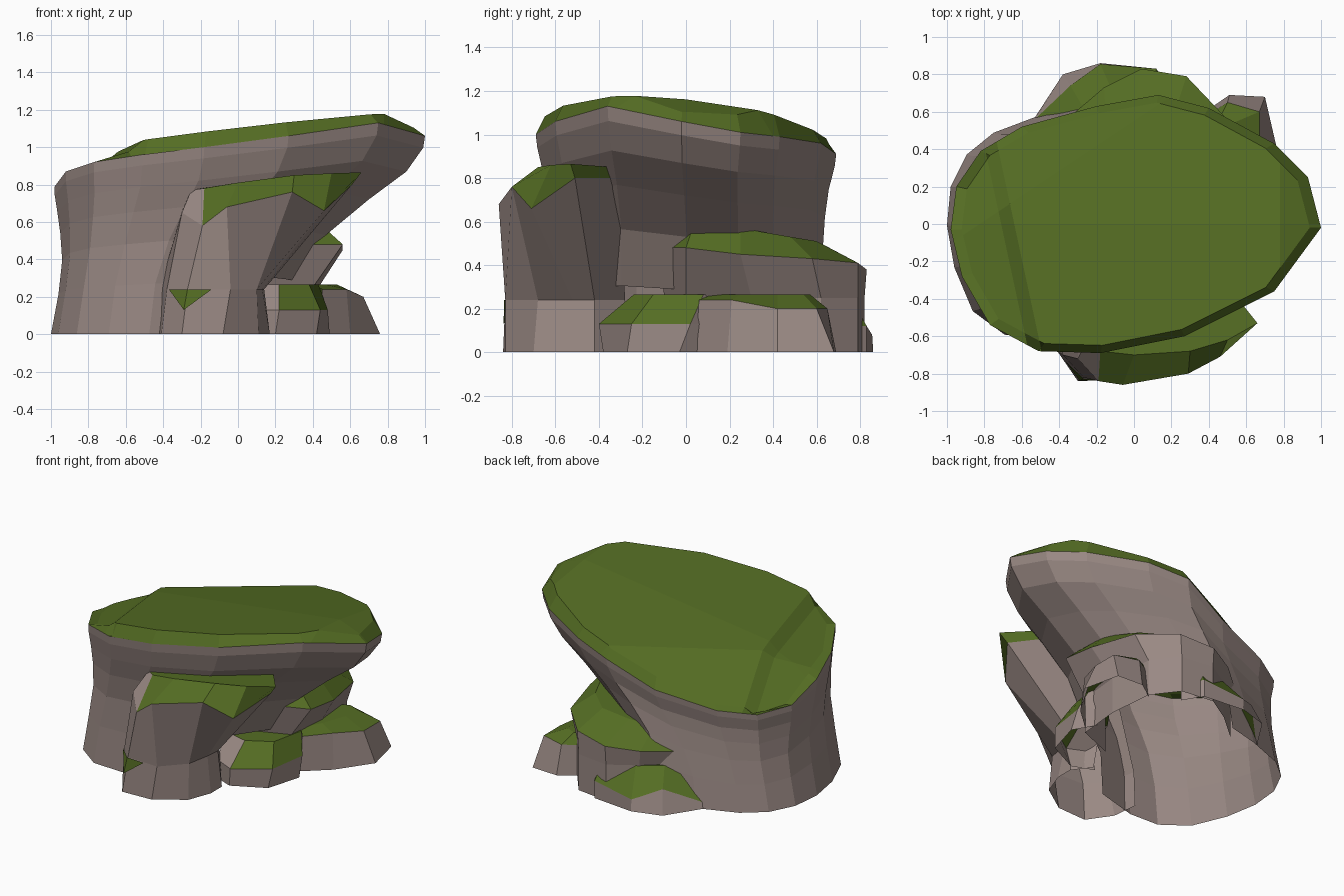
import bpy
import bmesh

default_cube = bpy.data.objects.get("Cube")
if default_cube:
    bpy.data.objects.remove(default_cube, do_unlink=True)


def make_material(name, color):
    material = bpy.data.materials.new(name)
    material.use_nodes = True
    material.diffuse_color = color
    material.node_tree.nodes["Principled BSDF"].inputs["Base Color"].default_value = color
    return material


stone = make_material("warm grey stone", (0.32, 0.25, 0.23, 1))
moss = make_material("moss green", (0.09, 0.153, 0.017, 1))


def outline(points, height):
    """Give a flat outline one height, or one height per point."""
    heights = height if isinstance(height, list) else [height] * len(points)
    return [(x, y, z) for (x, y), z in zip(points, heights)]


def finish(name, builder):
    """Create a flat-shaded object with both materials."""
    mesh = bpy.data.meshes.new(name)
    builder.to_mesh(mesh)
    builder.free()
    mesh.materials.append(stone)
    mesh.materials.append(moss)
    bpy.context.collection.objects.link(bpy.data.objects.new(name, mesh))


def skin(builder, lower, upper, closed):
    """Bridge two counter-clockwise rings; yields each column and its face."""
    count = len(lower)
    for i in range(count if closed else count - 1):
        j = (i + 1) % count
        yield i, builder.faces.new((lower[i], lower[j], upper[j], upper[i]))


def loft(name, rings, moss_row, bare=()):
    """Build a ledge rock, open below and behind; bare columns stay stone."""
    builder = bmesh.new()
    rows = [[builder.verts.new(point) for point in ring] for ring in rings]
    for row, (lower, upper) in enumerate(zip(rows, rows[1:])):
        for column, face in skin(builder, lower, upper, closed=False):
            face.material_index = int(row >= moss_row and column not in bare)
    builder.faces.new(rows[-1]).material_index = 1
    finish(name, builder)


# Main leaning rock: rim outline with heights
rim = [
    (-.98, -.03, .79), (-.92, -.28, .87), (-.77, -.54, .92), (-.51, -.68, .96),
    (-.18, -.69, 1), (.27, -.6, 1.06), (.75, -.36, 1.13), (1, -.02, 1.06),
    (.93, .25, 1.01), (.75, .43, .99), (.4, .62, .96), (.13, .69, .91),
    (-.2, .63, .76), (-.6, .52, .68), (-.82, .39, .66), (-.95, .2, .69),
]


def body_ring(fraction, left, right, width, shift=0.0):
    """Squeeze the rim sideways to follow the overhang."""
    span = (right - left) / 1.98
    return [(left + (x + .98) * span, y * width + shift, z * fraction) for x, y, z in rim]


body = [
    body_ring(0, -1, .3, .9, .02),
    body_ring(.27, -.96, .32, .88, .02),
    body_ring(.5, -.94, .47, .88, .02),
    body_ring(.68, -.95, .7, .91, .01),
    body_ring(.82, -.965, .9, .95),
    body_ring(.94, -.98, .99, .99),
    rim,
]
rock = bmesh.new()
body_rows = [[rock.verts.new(point) for point in ring] for ring in body]
walls = [face for lower, upper in zip(body_rows, body_rows[1:])
         for column, face in skin(rock, lower, upper, closed=True)]
# Leave out the foot where neighbouring rocks cover it
buried = [face for face in walls[:len(rim)] if min(v.co.x for v in face.verts) > -.33]
bmesh.ops.delete(rock, geom=buried, context='FACES')
finish("main_rock", rock)


def plateau(x, y):
    """Tilted top with a step on one side and a long slope to the back."""
    beyond_step = max(-(x + .64 + .215 * y), 0)
    beyond_ridge = max(y - .55 - .667 * x, 0)
    step = .7 * min(beyond_step, .07) + .25 * max(beyond_step - .07, 0)
    return (1.06 + .13 * x - .07 * y - .08 * max(y, 0) - .5 * max(x - .78, 0)
            - step - .67 * beyond_ridge)


# Moss cap: bevelled rim and a top cut along its creases
cap = bmesh.new()
cap_edge = [cap.verts.new(point) for point in rim]
cap_ring = [cap.verts.new((x * .94, y * .94, z)) for x, y, z in rim]
list(skin(cap, cap_edge, cap_ring, closed=True))
cap.faces.new(cap_ring).material_index = 1
creases = [
    ((0, .55, 0), (-.667, 1, 0)),
    ((-.64, 0, 0), (1, .215, 0)),
    ((-.71, 0, 0), (1, .215, 0)),
    ((.78, 0, 0), (1, 0, 0)),
    ((0, 0, 0), (0, 1, 0)),
]
for point, direction in creases:
    bmesh.ops.bisect_plane(cap, geom=cap.verts[:] + cap.edges[:] + cap.faces[:],
                           dist=.001, plane_co=point, plane_no=direction)
for face in cap.faces:
    if face.material_index:
        for vertex in face.verts:
            vertex.co.z = plateau(vertex.co.x, vertex.co.y)
for face in cap.faces:
    face.material_index = 1
finish("moss_cap", cap)

# Leaning pillar with a mossy ledge at the front
pillar_foot = [(-.43, -.5), (-.41, -.68), (-.3, -.84), (-.08, -.83),
               (.11, -.7), (.17, -.54), (.17, -.42), (.08, -.3)]
pillar_waist = [(-.42, -.5), (-.38, -.7), (-.27, -.82), (-.04, -.83),
                (.1, -.68), (.13, -.52), (.14, -.42), (.05, -.28)]
pillar_lip = [(-.3, -.5), (-.3, -.72), (-.19, -.84), (-.06, -.86),
              (.29, -.8), (.46, -.71), (.61, -.51), (.45, -.3)]
pillar_top = [(-.27, -.5), (-.25, -.62), (-.18, -.68), (0, -.7),
              (.3, -.68), (.5, -.62), (.66, -.53), (.5, -.33)]
loft("front_pillar", [
    outline(pillar_foot, 0),
    outline(pillar_waist, .24),
    outline(pillar_lip, [.66, .65, .58, .68, .76, .66, .8, .8]),
    outline(pillar_top, [.77, .77, .78, .81, .85, .86, .865, .85]),
], moss_row=2, bare=(0, 1))

# Broad ledge wrapping the left side and the back
ledge_foot = [(.15, -.1), (.4, 0), (.43, .3), (.4, .62),
              (.27, .79), (.04, .82), (-.14, .71), (-.34, .54)]
ledge_lip = [(.25, -.12), (.56, 0), (.56, .25), (.48, .58),
             (.28, .79), (.04, .83), (-.16, .73), (-.36, .56)]
ledge_top = [(.2, -.08), (.46, .03), (.45, .25), (.36, .48),
             (.22, .6), (0, .62), (-.15, .56), (-.25, .48)]
loft("back_ledge", [
    outline(ledge_foot, 0),
    outline(ledge_foot, .25),
    outline(ledge_lip, [.48, .48, .45, .43, .41, .38, .36, .35]),
    outline(ledge_top, [.55, .57, .57, .53, .51, .5, .47, .44]),
], moss_row=2)

# Low step at the back
step_foot = [(.2, .7), (.12, .83), (-.18, .86), (-.38, .8), (-.53, .57)]
step_lip = [(.2, .7), (.12, .83), (-.18, .855), (-.34, .74), (-.53, .56)]
step_top = [(.16, .7), (.1, .76), (-.12, .72), (-.27, .62), (-.4, .5)]
loft("back_step", [
    outline(step_foot, 0),
    outline(step_lip, [.12, .12, .08, .15, .04]),
    outline(step_top, .25),
], moss_row=1)

# Low step beside the pillar
side_foot = [(.05, -.32), (.2, -.38), (.42, -.27), (.49, -.03), (.4, .12)]
side_lip = [(.07, -.33), (.22, -.4), (.44, -.25), (.48, .02), (.4, .13)]
side_top = [(.05, -.2), (.22, -.24), (.38, -.15), (.43, .08), (.32, .18)]
loft("side_step", [
    outline(side_foot, 0),
    outline(side_lip, .13),
    outline(side_top, .265),
], moss_row=1, bare=(0, 3))

# Outlying low boulder
boulder_foot = [(.43, .04), (.6, .19), (.76, .42), (.7, .68), (.51, .69), (.38, .6)]
boulder_lip = [(.45, .06), (.58, .21), (.67, .42), (.67, .6), (.5, .65), (.39, .58)]
boulder_top = [(.4, .12), (.47, .25), (.53, .42), (.53, .54), (.46, .57), (.36, .53)]
loft("outer_boulder", [
    outline(boulder_foot, 0),
    outline(boulder_lip, [.24, .24, .2, .2, .2, .2]),
    outline(boulder_top, .265),
], moss_row=1)

# Thin moss patch low on the pillar
patch = bmesh.new()
corners = [(-.37, -.73, .24), (-.29, -.838, .13), (-.14, -.835, .24), (-.27, -.828, .24)]
left, low, right, middle = [patch.verts.new(corner) for corner in corners]
for triangle in ((left, low, middle), (low, right, middle)):
    patch.faces.new(triangle).material_index = 1
finish("pillar_moss_patch", patch)
